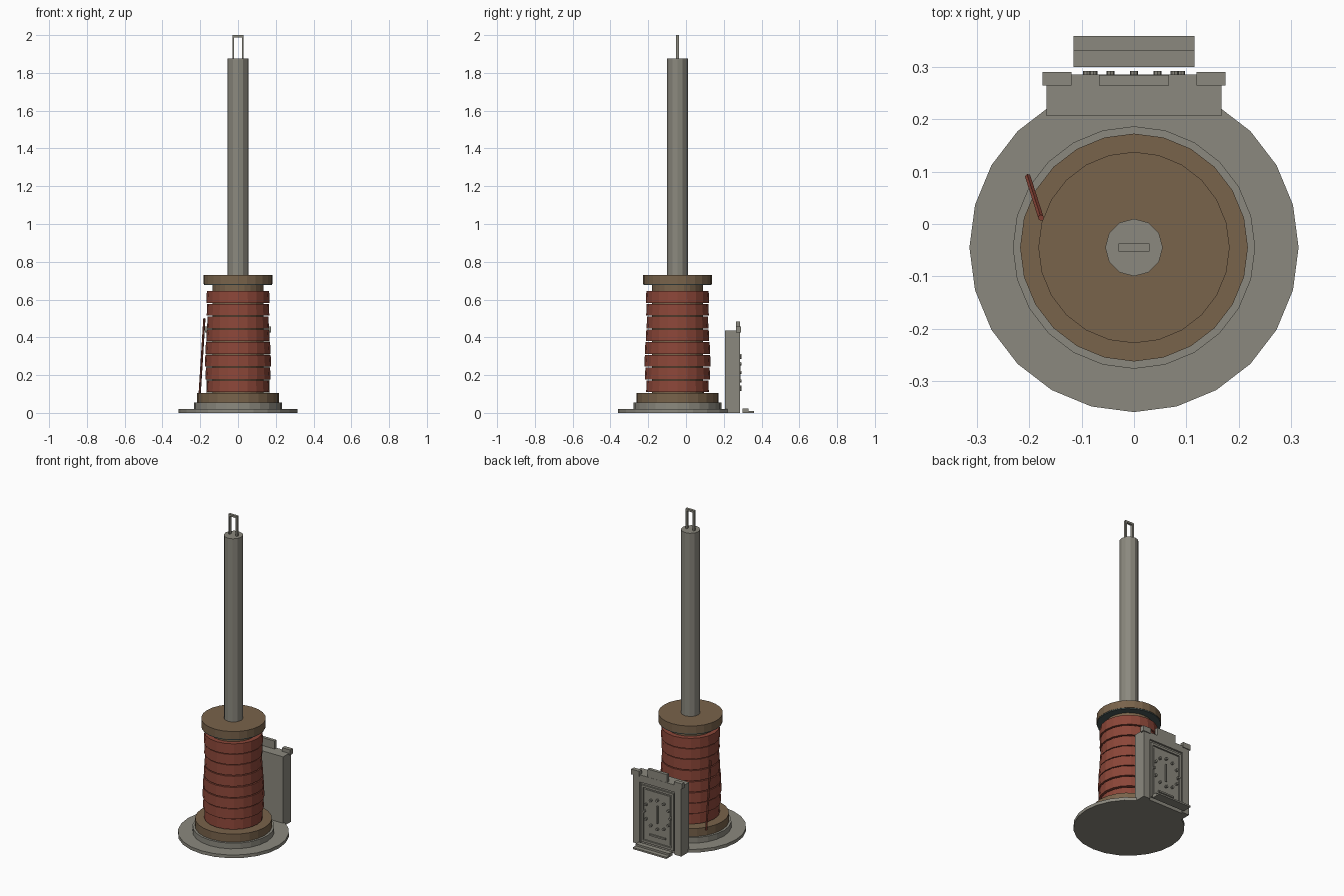
import bpy, math
from mathutils import Vector

if "Cube" in bpy.data.objects:
    bpy.data.objects.remove(bpy.data.objects["Cube"])

CY = -0.045  # y of the round column's axis


def mat(name, rgb):
    m = bpy.data.materials.new(name)
    m.diffuse_color = (*rgb, 1)
    m.use_nodes = True
    m.node_tree.nodes["Principled BSDF"].inputs["Base Color"].default_value = m.diffuse_color
    return m


GREY = mat("stone grey", (0.26, 0.25, 0.21))
BROWN = mat("spool brown", (0.19, 0.125, 0.07))
RED = mat("winding red", (0.26, 0.062, 0.04))
TEAL = mat("dark teal", (0.07, 0.10, 0.095))


def finish(ob, name, material):
    ob.name = name
    ob.data.materials.append(material)
    return ob


def drum(name, r, z0, z1, material, sides=24, r2=None):
    bpy.ops.mesh.primitive_cone_add(vertices=sides, radius1=r, radius2=r2 or r,
                                    depth=z1 - z0, location=(0, CY, (z0 + z1) / 2))
    return finish(bpy.context.object, name, material)


def box(name, x0, x1, y0, y1, z0, z1, material=GREY):
    bpy.ops.mesh.primitive_cube_add(size=1, location=((x0 + x1) / 2, (y0 + y1) / 2, (z0 + z1) / 2))
    ob = bpy.context.object
    ob.scale = (x1 - x0, y1 - y0, z1 - z0)
    return finish(ob, name, material)


def frame(name, hx, y0, y1, z0, z1, w):
    # rectangular border made of two stiles and two rails
    for s, side in ((-1, "left"), (1, "right")):
        a, b = sorted((s * hx, s * (hx - w)))
        box(f"{name}_{side}", a, b, y0, y1, z0, z1)
    box(f"{name}_bottom", -hx + w, hx - w, y0, y1, z0, z0 + w)
    box(f"{name}_top", -hx + w, hx - w, y0, y1, z1 - w, z1)


# stepped base and spool
drum("base_plate", 0.315, 0, 0.02, GREY)
drum("base_step", 0.232, 0.02, 0.055, GREY)
drum("lower_flange", 0.218, 0.055, 0.105, BROWN)
drum("spool_core", 0.135, 0.105, 0.68, BROWN)
drum("upper_flange", 0.183, 0.682, 0.73, BROWN)
drum("flange_underside", 0.181, 0.676, 0.682, TEAL)

# stacked windings
pitch = 0.0675
for i, r in enumerate((0.166, 0.173, 0.176, 0.173, 0.168, 0.164, 0.166, 0.168)):
    z = 0.11 + i * pitch
    drum(f"winding_{i + 1}", r, z, z + 0.062, RED, 20, r - 0.003)

# loose wire end leaning on the coil
a, b = Vector((-0.203, 0.09, 0.10)), Vector((-0.178, 0.012, 0.50))
bpy.ops.mesh.primitive_cylinder_add(vertices=6, radius=0.006, depth=(b - a).length, location=(a + b) / 2)
wire = finish(bpy.context.object, "loose_wire", RED)
wire.rotation_euler = (b - a).to_track_quat('Z', 'Y').to_euler()

# rod with a square eye on top
drum("rod", 0.055, 0.73, 1.875, GREY, 12)
for s, side in ((-1, "left"), (1, "right")):
    box(f"eye_{side}", s * 0.025 - 0.005, s * 0.025 + 0.005, CY - 0.008, CY + 0.008, 1.87, 2.0)
box("eye_top", -0.02, 0.02, CY - 0.008, CY + 0.008, 1.988, 2.0)

# cabinet behind the spool
box("cabinet_body", -0.167, 0.167, 0.207, 0.274, 0, 0.435)
for s, side in ((-1, "left"), (1, "right")):
    a, b = sorted((s * 0.12, s * 0.167))
    box(f"pilaster_{side}", a, b, 0.27, 0.286, 0, 0.43)
    a, b = sorted((s * 0.12, s * 0.175))
    box(f"corner_cap_{side}", a, b, 0.265, 0.291, 0.425, 0.458)
box("cabinet_lintel", -0.12, 0.12, 0.27, 0.286, 0.39, 0.435)
box("cabinet_crest", -0.067, 0.067, 0.265, 0.285, 0.43, 0.485)
frame("door_frame", 0.112, 0.27, 0.284, 0.02, 0.375, 0.014)
box("door_panel", -0.085, 0.085, 0.27, 0.278, 0.045, 0.35)

# dial studs, pointer and handle bar on the door
DZ = 0.215
for i in range(12):
    t = math.tau * i / 12
    bpy.ops.mesh.primitive_cylinder_add(vertices=8, radius=0.008, depth=0.02,
                                        location=(0.09 * math.sin(t), 0.283, DZ + 0.09 * math.cos(t)),
                                        rotation=(math.pi / 2, 0, 0))
    finish(bpy.context.object, f"dial_stud_{i + 1}", GREY)
box("dial_pointer", -0.004, 0.004, 0.274, 0.288, DZ - 0.055, DZ + 0.055)
box("handle_bar", -0.055, 0.055, 0.274, 0.286, 0.072, 0.082)

# door step in two levels
box("step_upper", -0.116, 0.116, 0.30, 0.332, 0, 0.022)
box("step_lower", -0.116, 0.116, 0.332, 0.36, 0, 0.01)
